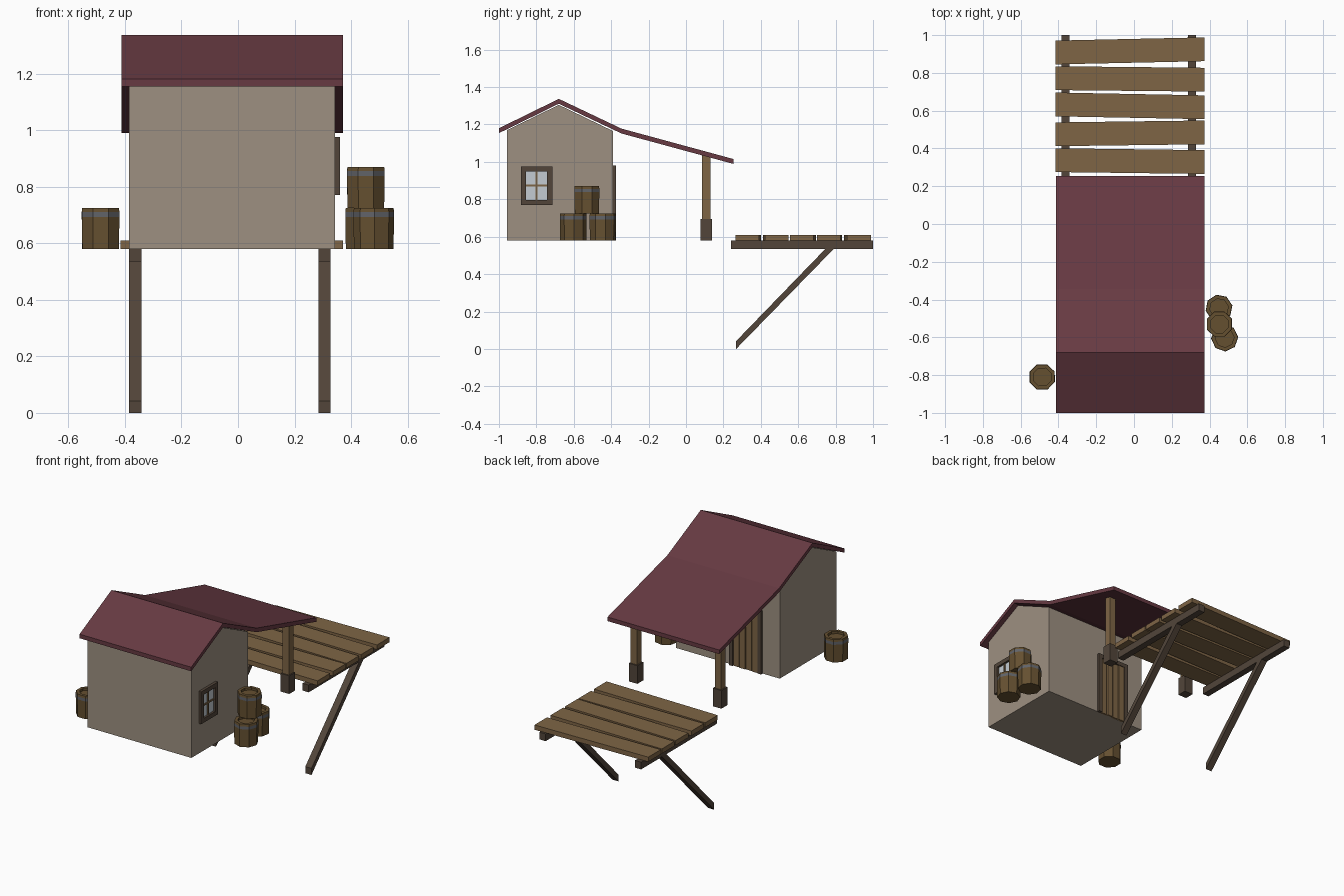
import bpy, bmesh
from math import pi, cos, sin

if "Cube" in bpy.data.objects:
    bpy.data.objects.remove(bpy.data.objects["Cube"])


def mat(name, r, g, b):
    m = bpy.data.materials.new(name)
    m.diffuse_color = (r, g, b, 1)
    m.use_nodes = True
    m.node_tree.nodes["Principled BSDF"].inputs["Base Color"].default_value = m.diffuse_color
    return m


WALL = mat("plaster", 0.34, 0.28, 0.22)
ROOF = mat("red_roof", 0.135, 0.042, 0.055)
PLANK = mat("plank_wood", 0.21, 0.13, 0.06)
DARK = mat("dark_wood", 0.085, 0.06, 0.042)
STAVE = mat("barrel_wood", 0.13, 0.08, 0.03)
IRON = mat("iron", 0.12, 0.125, 0.14)
GLASS = mat("glass", 0.55, 0.6, 0.65)


def finish(name, bm, *mats):
    bmesh.ops.recalc_face_normals(bm, faces=bm.faces[:])
    me = bpy.data.meshes.new(name)
    bm.to_mesh(me)
    bm.free()
    for m in mats:
        me.materials.append(m)
    ob = bpy.data.objects.new(name, me)
    bpy.context.collection.objects.link(ob)
    return ob


def extrude(name, loop, offset, m):
    bm = bmesh.new()
    f = bm.faces.new([bm.verts.new(p) for p in loop])
    top = bmesh.ops.extrude_face_region(bm, geom=[f])["geom"]
    bmesh.ops.translate(bm, vec=offset,
                        verts=[v for v in top if isinstance(v, bmesh.types.BMVert)])
    return finish(name, bm, m)


def side_profile(name, yz, x0, x1, m):
    return extrude(name, [(x0, y, z) for y, z in yz], (x1 - x0, 0, 0), m)


def box(name, x0, x1, y0, y1, z0, z1, m):
    return side_profile(name, [(y0, z0), (y1, z0), (y1, z1), (y0, z1)], x0, x1, m)


# House body and roof
side_profile("house_walls", [(-0.957, 0.58), (-0.957, 1.17), (-0.68, 1.305),
                             (-0.39, 1.165), (-0.39, 0.58)], -0.385, 0.343, WALL)
ridge = [(-1.0, 1.18), (-0.68, 1.337), (-0.345, 1.178), (0.255, 1.015)]
under = [(y, z - 0.026) for y, z in reversed(ridge)]
side_profile("roof", ridge + under, -0.412, 0.372, ROOF)

# Porch posts with thicker feet
for x in (-0.315, 0.275):
    box("porch_post", x - 0.022, x + 0.022, 0.086, 0.13, 0.69, 1.045, PLANK)
    box("post_foot", x - 0.03, x + 0.03, 0.078, 0.138, 0.58, 0.695, DARK)

# Deck beams and diagonal braces
for x in (-0.385, 0.285):
    box("deck_beam", x, x + 0.043, 0.24, 1.0, 0.535, 0.581, DARK)
    side_profile("deck_brace", [(0.268, 0.0), (0.268, 0.042), (0.75, 0.54), (0.795, 0.54)],
                 x, x + 0.043, DARK)

# Slightly skewed deck planks: left and right centre lines
for yl, yr in [(0.338, 0.328), (0.475, 0.485), (0.633, 0.618), (0.772, 0.764), (0.908, 0.925)]:
    extrude("deck_plank", [(-0.415, yl - 0.063, 0.58), (0.372, yr - 0.063, 0.58),
                           (0.372, yr + 0.063, 0.58), (-0.415, yl + 0.063, 0.58)],
            (0, 0, 0.03), PLANK)

# Door in the porch wall
box("door_frame_left", -0.265, -0.24, -0.395, -0.374, 0.58, 0.98, DARK)
box("door_frame_right", -0.065, -0.04, -0.395, -0.374, 0.58, 0.98, DARK)
box("door_lintel", -0.24, -0.065, -0.395, -0.374, 0.955, 0.98, DARK)
for i in range(4):
    x = -0.24 + i * 0.0438
    box("door_plank", x + 0.003, x + 0.041, -0.395, (-0.378, -0.382)[i % 2], 0.58, 0.955, PLANK)

# Window on the right wall
for y in (-0.883, -0.742):
    box("window_jamb", 0.33, 0.36, y, y + 0.027, 0.77, 0.975, DARK)
for z in (0.77, 0.948):
    box("window_rail", 0.33, 0.36, -0.856, -0.742, z, z + 0.027, DARK)
box("window_glass", 0.33, 0.346, -0.856, -0.742, 0.797, 0.948, GLASS)
box("window_mullion", 0.34, 0.352, -0.804, -0.794, 0.797, 0.948, PLANK)
box("window_crossbar", 0.34, 0.351, -0.856, -0.742, 0.868, 0.878, PLANK)


# Eight-sided barrels with an iron hoop and recessed lid
def barrel(x, y, z, turn):
    rings = [(0.070, 0), (0.072, 0.113), (0.072, 0.131), (0.070, 0.145),
             (0.050, 0.145), (0.050, 0.130)]
    bm = bmesh.new()
    loops = []
    for r, h in rings:
        loops.append([bm.verts.new((x + r * cos(turn + k * pi / 4),
                                    y + r * sin(turn + k * pi / 4), z + h)) for k in range(8)])
    for i in range(len(rings) - 1):
        for k in range(8):
            n = (k + 1) % 8
            f = bm.faces.new((loops[i][k], loops[i][n], loops[i + 1][n], loops[i + 1][k]))
            f.material_index = 1 if i == 1 else 0
    bm.faces.new(loops[0][::-1])
    bm.faces.new(loops[-1])
    finish("barrel", bm, STAVE, IRON)


for x, y, z, turn in [(-0.486, -0.81, 0.58, 0.4), (0.45, -0.445, 0.58, 0.2),
                      (0.48, -0.603, 0.58, 0.05), (0.452, -0.53, 0.725, 0.4)]:
    barrel(x, y, z, turn)
